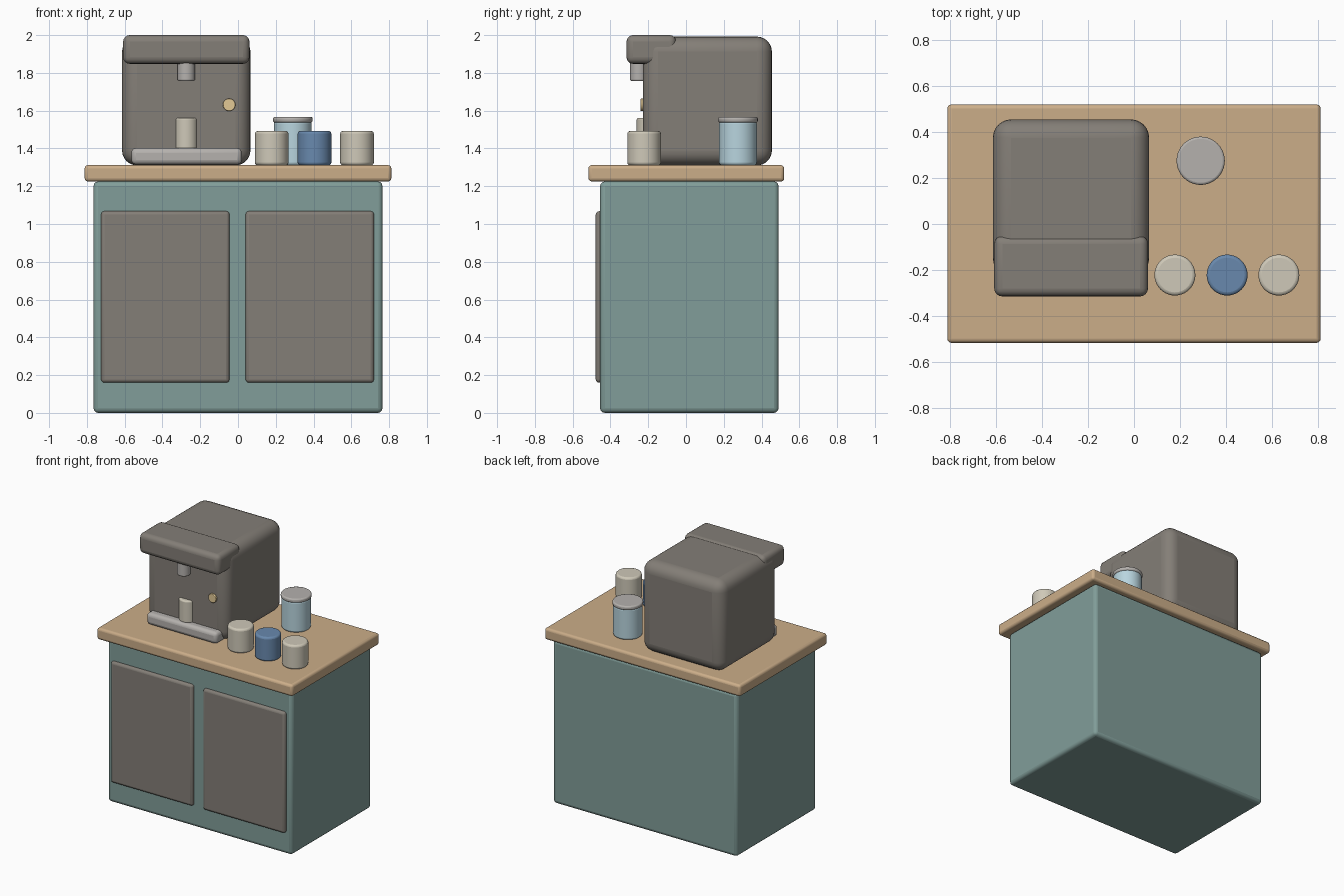
import bpy, math

if "Cube" in bpy.data.objects:
    bpy.data.objects.remove(bpy.data.objects["Cube"])

def material(name, rgb):
    m = bpy.data.materials.new(name)
    m.diffuse_color = (*rgb, 1)
    m.use_nodes = True
    m.node_tree.nodes["Principled BSDF"].inputs["Base Color"].default_value = m.diffuse_color
    return m

TEAL = material("teal_paint", (0.22, 0.34, 0.32))
WOOD = material("wood", (0.60, 0.42, 0.25))
DARK = material("warm_grey", (0.23, 0.21, 0.185))
STEEL = material("steel", (0.46, 0.44, 0.42))
CREAM = material("cream", (0.62, 0.58, 0.48))
BLUE = material("blue_glaze", (0.14, 0.25, 0.42))
GLASS = material("pale_blue", (0.48, 0.66, 0.73))
BRASS = material("brass", (0.76, 0.58, 0.30))

def finish(name, mat, bevel, segments):
    o = bpy.context.object
    o.name = name
    o.data.materials.append(mat)
    b = o.modifiers.new("bevel", "BEVEL")
    b.width, b.segments, b.limit_method = bevel, segments, "ANGLE"
    bpy.ops.object.shade_smooth_by_angle(angle=math.radians(35))
    return o

def box(name, x, y, z, mat, bevel, segments=3):
    bpy.ops.mesh.primitive_cube_add(size=1, location=[sum(r) / 2 for r in (x, y, z)])
    bpy.context.object.scale = [r[1] - r[0] for r in (x, y, z)]
    bpy.ops.object.transform_apply(location=False, rotation=False, scale=True)
    return finish(name, mat, bevel, segments)

def cylinder(name, x, y, z0, z1, r, mat, bevel):
    bpy.ops.mesh.primitive_cylinder_add(vertices=40, radius=r, depth=z1 - z0,
                                        location=(x, y, (z0 + z1) / 2))
    return finish(name, mat, bevel, 3)

# Cabinet, doors and worktop
box("cabinet", (-0.765, 0.765), (-0.455, 0.49), (0, 1.225), TEAL, 0.025)
box("left_door", (-0.725, -0.045), (-0.478, -0.438), (0.16, 1.068), DARK, 0.018)
box("right_door", (0.04, 0.72), (-0.478, -0.438), (0.16, 1.068), DARK, 0.018)
box("worktop", (-0.812, 0.812), (-0.517, 0.52), (1.225, 1.312), WOOD, 0.018)

# Coffee machine
box("machine_body", (-0.614, 0.066), (-0.228, 0.455), (1.31, 1.992), DARK, 0.08, 6)
box("machine_head", (-0.608, 0.061), (-0.315, -0.052), (1.848, 2.0), DARK, 0.035, 4)
box("drip_tray", (-0.565, 0.02), (-0.285, -0.12), (1.315, 1.402), STEEL, 0.025)
cylinder("spout", -0.274, -0.25, 1.757, 1.87, 0.046, STEEL, 0.008)
cylinder("brewing_cup", -0.274, -0.2, 1.395, 1.562, 0.061, CREAM, 0.01)
knob = cylinder("knob", -0.047, -0.225, 1.615, 1.647, 0.033, BRASS, 0.004)
knob.rotation_euler.x = math.pi / 2

# Mugs in a row
for i, (x, mat) in enumerate(((0.178, CREAM), (0.405, BLUE), (0.63, CREAM))):
    cylinder(f"mug_{i + 1}", x, -0.222, 1.311, 1.492, 0.089, mat, 0.014)

# Storage jar with lid
cylinder("jar", 0.29, 0.275, 1.311, 1.545, 0.1, GLASS, 0.014)
cylinder("jar_lid", 0.29, 0.275, 1.537, 1.567, 0.105, STEEL, 0.01)
